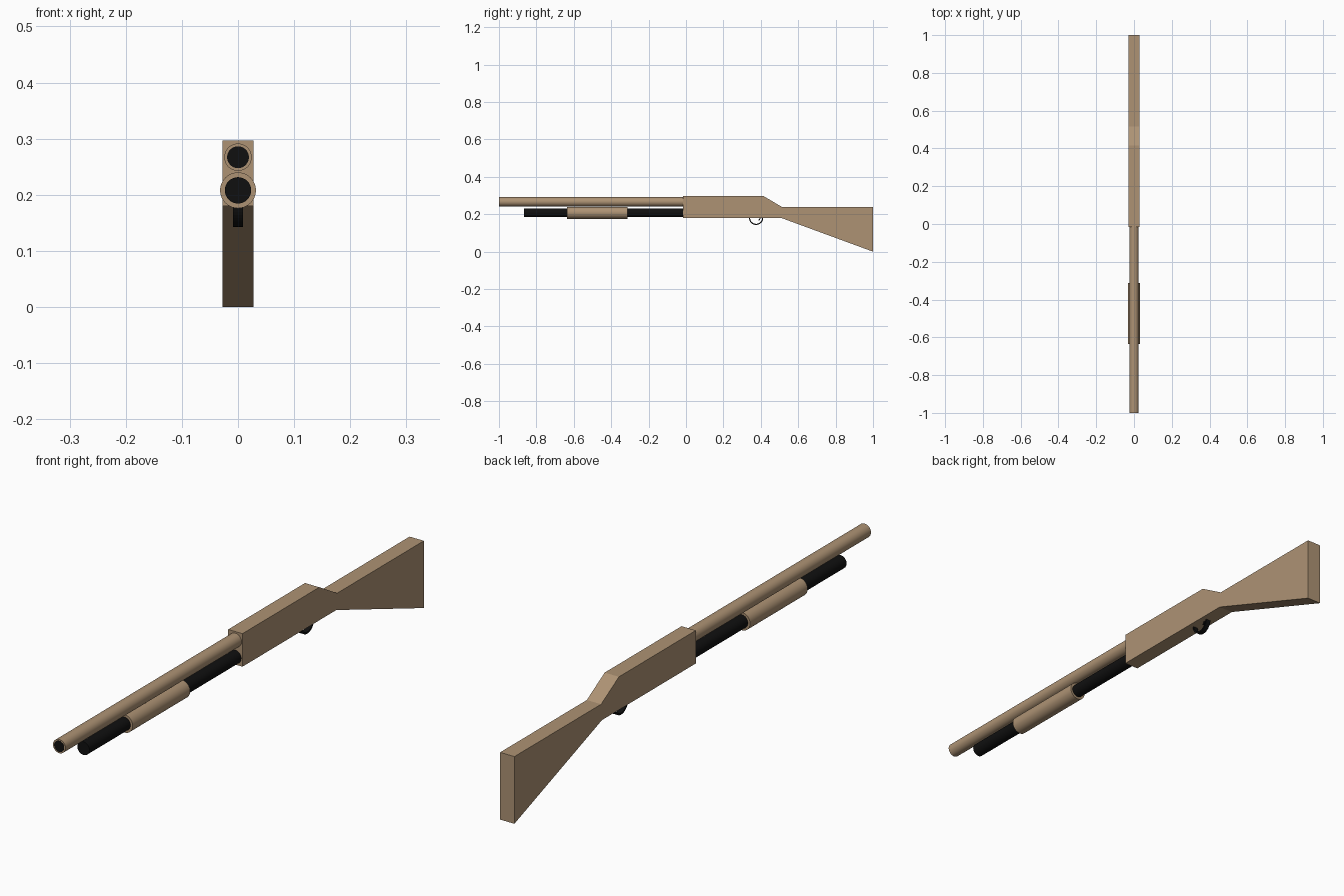
import bpy, bmesh, math
from mathutils import Vector

if "Cube" in bpy.data.objects:
    bpy.data.objects.remove(bpy.data.objects["Cube"])


def material(name, rgb):
    m = bpy.data.materials.new(name)
    m.diffuse_color = (*rgb, 1)
    m.use_nodes = True
    m.node_tree.nodes["Principled BSDF"].inputs["Base Color"].default_value = m.diffuse_color
    return m


TAN = material("tan wood", (0.42, 0.29, 0.175))
BLACK = material("black metal", (0.005, 0.005, 0.005))


def extrude_profile(name, pts, half, mat):
    """Extrude a (y, z) outline symmetrically along x."""
    bm = bmesh.new()
    face = bm.faces.new([bm.verts.new((-half, y, z)) for y, z in pts])
    out = bmesh.ops.extrude_face_region(bm, geom=[face])
    moved = [v for v in out["geom"] if isinstance(v, bmesh.types.BMVert)]
    bmesh.ops.translate(bm, verts=moved, vec=Vector((2 * half, 0, 0)))
    bmesh.ops.recalc_face_normals(bm, faces=bm.faces)
    me = bpy.data.meshes.new(name)
    bm.to_mesh(me)
    bm.free()
    ob = bpy.data.objects.new(name, me)
    bpy.context.collection.objects.link(ob)
    me.materials.append(mat)
    return ob


def tube(name, y0, y1, z, r, mat):
    """Smooth cylinder lying along y."""
    bpy.ops.mesh.primitive_cylinder_add(
        vertices=32, radius=r, depth=y1 - y0,
        location=(0, (y0 + y1) / 2, z), rotation=(math.pi / 2, 0, 0))
    ob = bpy.context.object
    ob.name = name
    ob.data.materials.append(mat)
    bpy.ops.object.shade_smooth_by_angle(angle=math.radians(30))
    return ob


def arc(cy, cz, r, a0, a1, n):
    angles = [math.radians(a0 + (a1 - a0) * i / n) for i in range(n + 1)]
    return [(cy + r * math.cos(a), cz + r * math.sin(a)) for a in angles]


# Receiver and shoulder stock in one piece
extrude_profile("receiver_and_stock", [
    (-0.015, 0.18), (0.51, 0.18), (1.0, 0.0), (1.0, 0.238),
    (0.515, 0.238), (0.415, 0.297), (-0.015, 0.297)], 0.028, TAN)

# Barrel with dark bore plate
tube("barrel", -1.0, 0.0, 0.267, 0.0245, TAN)
tube("bore", -1.001, -0.995, 0.267, 0.0195, BLACK)

# Magazine tube with sliding fore-end
tube("magazine_tube", -0.865, 0.0, 0.208, 0.0235, BLACK)
tube("fore_end", -0.635, -0.313, 0.208, 0.032, TAN)

# Trigger guard band and curved trigger
extrude_profile("trigger_guard",
                arc(0.375, 0.181, 0.038, 180, 360, 20) + arc(0.375, 0.181, 0.032, 360, 180, 20),
                0.009, BLACK)
extrude_profile("trigger",
                arc(0.372, 0.185, 0.027, -45, 0, 8) + arc(0.372, 0.185, 0.022, 0, -45, 8),
                0.005, BLACK)
